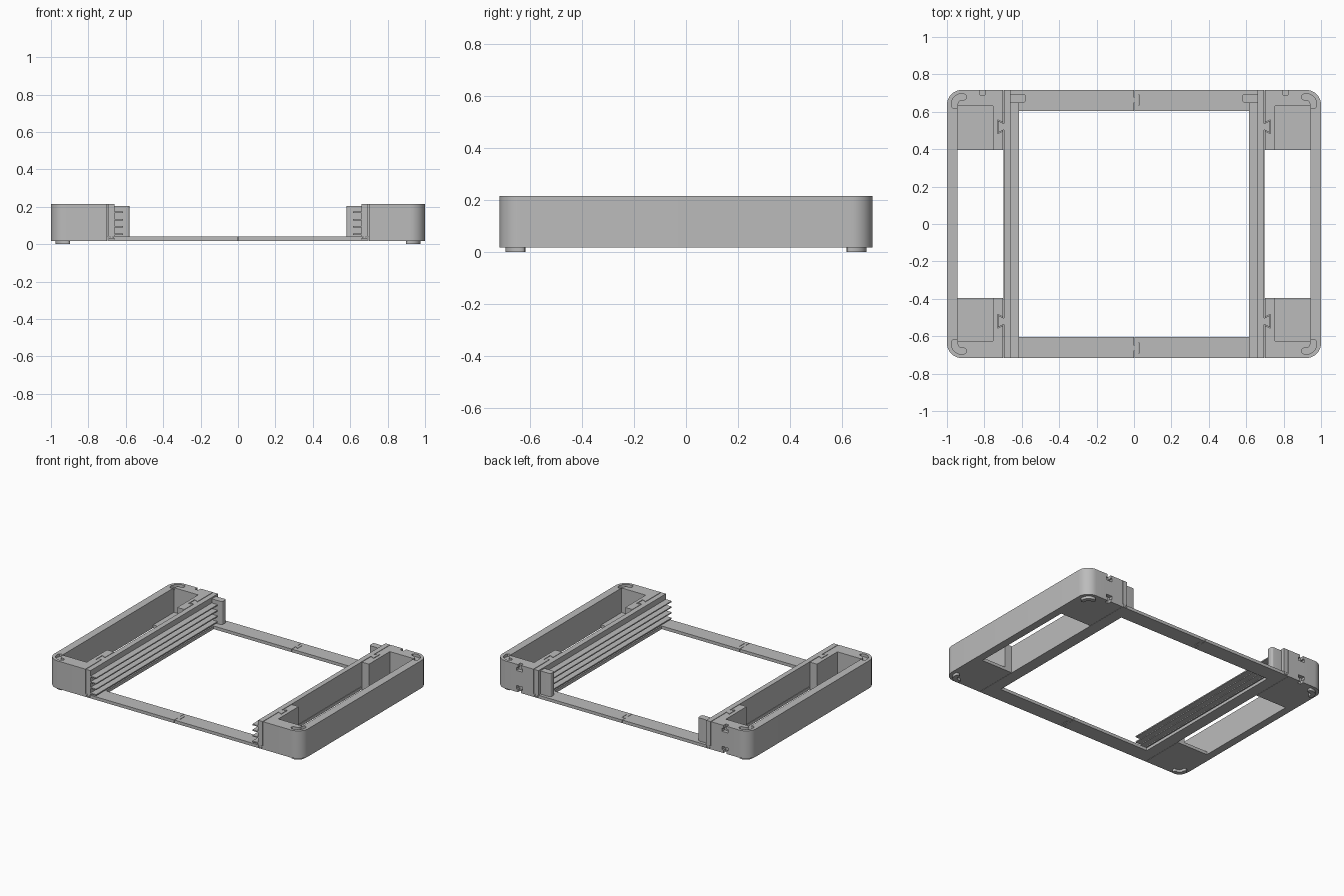
import bpy, bmesh, math

cube = bpy.data.objects.get("Cube")
if cube:
    bpy.data.objects.remove(cube, do_unlink=True)

grey = bpy.data.materials.new("light grey plastic")
grey.use_nodes = True
COLOR = (0.5, 0.5, 0.5, 1)
grey.diffuse_color = COLOR
grey.node_tree.nodes["Principled BSDF"].inputs["Base Color"].default_value = COLOR

BOTTOM, PLATE, TOP = 0.018, 0.04, 0.215
DEPTH = 0.717


def prism(name, pts, lo, hi, side=1, along="z"):
    """Extrude a closed outline along z (x, y points) or y (x, z points)."""
    bm = bmesh.new()
    def vert(p, h):
        return bm.verts.new((side * p[0], p[1], h) if along == "z" else (side * p[0], h, p[1]))
    low = [vert(p, lo) for p in pts]
    high = [vert(p, hi) for p in pts]
    bm.faces.new(low)
    bm.faces.new(high)
    for i in range(len(pts)):
        j = (i + 1) % len(pts)
        bm.faces.new((low[i], low[j], high[j], high[i]))
    bmesh.ops.recalc_face_normals(bm, faces=bm.faces)
    mesh = bpy.data.meshes.new(name)
    bm.to_mesh(mesh)
    bm.free()
    mesh.materials.append(grey)
    obj = bpy.data.objects.new(name, mesh)
    bpy.context.scene.collection.objects.link(obj)
    return obj


def rect(x0, x1, y0, y1):
    return [(x0, y0), (x1, y0), (x1, y1), (x0, y1)]


def arc(cx, cy, r, a0, a1, n=10):
    steps = [math.radians(a0 + (a1 - a0) * i / n) for i in range(n + 1)]
    return [(cx + r * math.cos(a), cy + r * math.sin(a)) for a in steps]


def cut(obj, cutter):
    """Subtract the cutter for good and remove it."""
    mod = obj.modifiers.new("cut", "BOOLEAN")
    mod.operation, mod.solver, mod.object = "DIFFERENCE", "EXACT", cutter
    graph = bpy.context.evaluated_depsgraph_get()
    mesh = bpy.data.meshes.new_from_object(obj.evaluated_get(graph))
    obj.modifiers.clear()
    obj.data = mesh
    bpy.data.objects.remove(cutter, do_unlink=True)


def smooth(obj):
    bpy.ops.object.select_all(action="DESELECT")
    obj.select_set(True)
    bpy.context.view_layer.objects.active = obj
    bpy.ops.object.shade_smooth_by_angle(angle=math.radians(30))


def kidney(end, grow=0.0):
    """Curved slot outline that follows a rounded outer corner."""
    cx, cy, r, w = 0.92, 0.64, 0.04, 0.015 + grow
    a0, a1 = -10, 100
    ends = [(cx + r * math.cos(math.radians(a)), cy + r * math.sin(math.radians(a))) for a in (a0, a1)]
    pts = arc(cx, cy, r + w, a0, a1)
    pts += arc(*ends[1], w, a1, a1 + 180, 6)[1:]
    pts += arc(cx, cy, r - w, a1, a0)[1:]
    pts += arc(*ends[0], w, a0 + 180, a0 + 360, 6)[1:-1]
    return [(x, end * y) for x, y in pts]


def dovetail(y, grow=0.0):
    return [(0.69, y - 0.014 - grow), (0.726 + grow, y - 0.032 - grow),
            (0.726 + grow, y + 0.032 + grow), (0.69, y + 0.014 + grow)]


def seam(end, x, gap):
    """Dovetail line of a centre joint, listed from inner to outer edge."""
    pts = [(x, 0.605), (x, 0.65 + gap), (x + 0.024, 0.635 + gap),
           (x + 0.024, 0.69 - gap), (x, 0.675 - gap), (x, DEPTH)]
    return [(px, end * py) for px, py in pts]


for side, label in ((1, "left"), (-1, "right")):
    # Deep side box, open through the middle with a floored pocket at each end
    R = 0.08
    outline = [(0.70, -DEPTH)] + arc(1 - R, -DEPTH + R, R, -90, 0)
    outline += arc(1 - R, DEPTH - R, R, 0, 90) + [(0.70, DEPTH)]
    box = prism(label + "_side_box", outline, BOTTOM, TOP, side)
    cut(box, prism("pocket", rect(0.755, 0.945, -0.625, 0.63), PLATE, 0.3, side))
    cut(box, prism("opening", rect(0.6, 0.945, -0.395, 0.395), -0.1, 0.3, side))

    # Key slots in the back face, top and bottom
    for base, lip in ((TOP, -1), (BOTTOM, 1)):
        for half, z0, z1 in ((0.013, -0.01, 0.03), (0.024, 0.022, 0.045)):
            a, b = sorted((base + lip * z0, base + lip * z1))
            cut(box, prism("slot", rect(0.81 - half, 0.81 + half, 0.69, 0.75), a, b, side))

    # Corner feet, their matching recesses, and dovetail keys to the rail
    for end, place in ((1, "back"), (-1, "front")):
        cut(box, prism("recess", kidney(end, 0.002), TOP - 0.02, 0.3, side))
        smooth(prism(f"{label}_{place}_foot", kidney(end), 0, BOTTOM + 0.002, side))
        cut(box, prism("socket", dovetail(end * 0.52, 0.005), PLATE, 0.3, side))
        prism(f"{label}_{place}_key", dovetail(end * 0.52), PLATE, TOP, side)
    smooth(box)

    # Rail wall with a tongue that sits in the base frame
    rail = [(0.66, TOP), (0.66, PLATE + 0.001), (0.669, PLATE + 0.001), (0.663, 0.027),
            (0.690, 0.027), (0.684, PLATE + 0.001), (0.696, PLATE + 0.001), (0.696, TOP)]
    prism(label + "_rail_wall", rail, -DEPTH, DEPTH, side, "y")

    # Thin horizontal guide fins
    for i in range(4):
        z = 0.052 + 0.04 * i
        prism(f"{label}_fin_{i + 1}", rect(0.615, 0.662, z - 0.004, z + 0.004),
              -DEPTH, 0.66, side, "y")

    # Rear stop block
    c = 0.012
    stop = [(0.662, 0.648), (0.662, 0.695)] + arc(0.58 + c, 0.695 - c, c, 90, 180, 4)
    stop += arc(0.58 + c, 0.648 + c, c, 180, 270, 4)
    smooth(prism(label + "_stop_block", stop, PLATE, 0.205, side))

    # Half of the thin base frame, with tabs on one half and sockets on the other
    x, gap = (0.002, -0.002) if side == 1 else (-0.001, 0.0)
    half = [(side * 0.698, -DEPTH), (side * 0.698, DEPTH)]
    half += seam(1, x, gap)[::-1]
    half += [(side * 0.615, 0.605), (side * 0.615, -0.605)]
    half += seam(-1, x, gap)
    frame = prism(label + "_base_frame", half, BOTTOM, PLATE)
    channel = [(0.665, 0.05), (0.667, PLATE), (0.660, 0.025), (0.693, 0.025),
               (0.686, PLATE), (0.688, 0.05)]
    cut(frame, prism("channel", channel, -0.8, 0.8, side, "y"))
